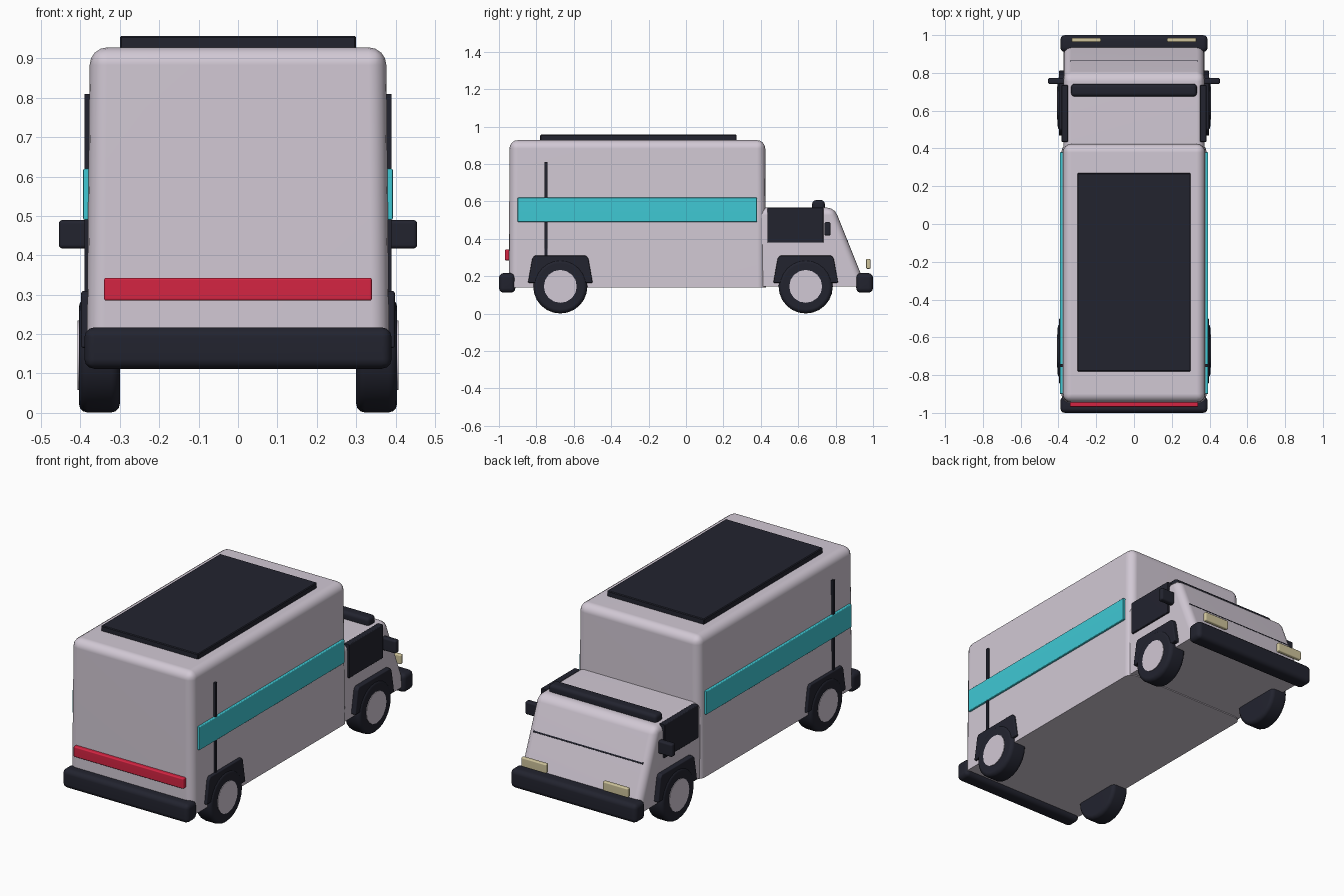
import bpy, bmesh, math
from mathutils import Matrix

cube = bpy.data.objects.get("Cube")
if cube:
    bpy.data.objects.remove(cube, do_unlink=True)


def material(name, rgb):
    m = bpy.data.materials.new(name)
    m.use_nodes = True
    colour = (*rgb, 1)
    m.diffuse_color = colour
    m.node_tree.nodes["Principled BSDF"].inputs["Base Color"].default_value = colour
    return m


PAINT = material("pale_lilac_paint", (0.64, 0.58, 0.66))
DARK = material("dark_trim", (0.016, 0.017, 0.028))
TEAL = material("teal_stripe", (0.05, 0.58, 0.66))
RED = material("red_lamp", (0.66, 0.018, 0.055))
CREAM = material("cream_lamp", (0.62, 0.55, 0.33))


def finish(name, bm, mat, bevel=0.0, segments=3, keep=lambda e: True):
    """Round the chosen edges, then turn the bmesh into a shaded object."""
    bmesh.ops.recalc_face_normals(bm, faces=bm.faces)
    if bevel:
        edges = [e for e in bm.edges if e.calc_face_angle(0) > 0.35 and keep(e)]
        bmesh.ops.bevel(bm, geom=edges, offset=bevel, segments=segments,
                        profile=0.5, affect='EDGES', clamp_overlap=True)
    mesh = bpy.data.meshes.new(name)
    bm.to_mesh(mesh)
    bm.free()
    mesh.materials.append(mat)
    ob = bpy.data.objects.new(name, mesh)
    bpy.context.collection.objects.link(ob)
    bpy.ops.object.select_all(action='DESELECT')
    ob.select_set(True)
    bpy.context.view_layer.objects.active = ob
    bpy.ops.object.shade_smooth_by_angle(angle=math.radians(35))
    if bevel:
        ob.modifiers.new("even_shading", 'WEIGHTED_NORMAL').keep_sharp = True
    return ob


def box(name, x, y, z, mat, bevel=0.0, tilt=0.0, segments=3):
    """Box from (low, high) ranges, optionally tilted about the x axis."""
    bm = bmesh.new()
    mid = [(a + b) / 2 for a, b in (x, y, z)]
    size = [b - a for a, b in (x, y, z)]
    bmesh.ops.create_cube(bm, size=1, matrix=Matrix.Translation(mid)
                          @ Matrix.Rotation(tilt, 4, 'X') @ Matrix.Diagonal((*size, 1)))
    return finish(name, bm, mat, bevel, segments)


def prism(name, profile, x, mat, bevel=0.0, keep=lambda e: True):
    """Side profile of (y, z) points pulled across an x range."""
    bm = bmesh.new()
    face = bm.faces.new([bm.verts.new((x[0], py, pz)) for py, pz in profile])
    out = bmesh.ops.extrude_face_region(bm, geom=[face])
    moved = [v for v in out["geom"] if isinstance(v, bmesh.types.BMVert)]
    bmesh.ops.translate(bm, verts=moved, vec=(x[1] - x[0], 0, 0))
    return finish(name, bm, mat, bevel, 3, keep)


def cylinder(name, x, y, z, radius, sides, mat, bevel=0.0):
    bm = bmesh.new()
    place = Matrix.Translation(((x[0] + x[1]) / 2, y, z)) @ Matrix.Rotation(math.pi / 2, 4, 'Y')
    bmesh.ops.create_cone(bm, cap_ends=True, segments=sides, radius1=radius,
                          radius2=radius, depth=abs(x[1] - x[0]), matrix=place)
    return finish(name, bm, mat, bevel, 3)


def span(side, a, b):
    return tuple(sorted((side * a, side * b)))


def above_floor(e):
    return max(v.co.z for v in e.verts) > 0.16


# Cargo body, narrowing slightly towards the roof
bm = bmesh.new()
bmesh.ops.create_cube(bm, size=1, matrix=Matrix.Translation((0, -0.26, 0.534))
                      @ Matrix.Diagonal((0.768, 1.374, 0.788, 1)))
for v in bm.verts:
    if v.co.z > 0.5:
        v.co.x *= 0.98
        v.co.y = -0.26 + (v.co.y + 0.26) * 0.995
finish("cargo_body", bm, PAINT, 0.045, 4, above_floor)

# Cab with a sloping nose
prism("cab", [(0.40, 0.145), (0.955, 0.145), (0.94, 0.20), (0.793, 0.567), (0.40, 0.567)],
      (-0.372, 0.372), PAINT, 0.04,
      lambda e: above_floor(e) and max(v.co.y for v in e.verts) > 0.5)

# Roof panel, visor and nose trim
box("roof_panel", (-0.30, 0.30), (-0.78, 0.27), (0.91, 0.957), DARK, 0.004, segments=1)
box("cab_visor", (-0.333, 0.333), (0.675, 0.742), (0.55, 0.607), DARK, 0.018)
box("nose_trim", (-0.34, 0.34), (0.833, 0.853), (0.374, 0.43), DARK, 0.004, tilt=0.66)

# Bumpers and rear lamp bar
box("front_bumper", (-0.39, 0.39), (0.91, 1.0), (0.112, 0.217), DARK, 0.025)
box("rear_bumper", (-0.39, 0.39), (-1.0, -0.912), (0.112, 0.217), DARK, 0.025)
box("rear_lamp_bar", (-0.34, 0.34), (-0.968, -0.94), (0.285, 0.343), RED, 0.006)

# Parts found on both sides
for side, label in ((1, "left"), (-1, "right")):
    box(f"{label}_stripe", span(side, 0.36, 0.393), (-0.90, 0.38), (0.49, 0.62), TEAL, 0.004)
    box(f"{label}_door_line", span(side, 0.36, 0.39), (-0.756, -0.741), (0.25, 0.81), DARK)
    box(f"{label}_side_window", span(side, 0.35, 0.383), (0.435, 0.735), (0.38, 0.567), DARK, 0.004)
    box(f"{label}_mirror", span(side, 0.36, 0.455), (0.74, 0.773), (0.417, 0.49), DARK, 0.01)
    box(f"{label}_headlight", span(side, 0.175, 0.33), (0.963, 0.986), (0.24, 0.292), CREAM, 0.006)

    # Wheels under flared arches
    for y, end in ((0.64, "front"), (-0.672, "rear")):
        arch = [(y - 0.173, 0.165), (y + 0.173, 0.165), (y + 0.15, 0.295),
                (y + 0.138, 0.31), (y - 0.138, 0.31), (y - 0.15, 0.295)]
        prism(f"{end}_{label}_arch", arch, span(side, 0.35, 0.398), DARK, 0.006)
        cylinder(f"{end}_{label}_tyre", span(side, 0.30, 0.404), y, 0.146, 0.145, 24, DARK, 0.022)
        cylinder(f"{end}_{label}_hub", span(side, 0.34, 0.407), y, 0.146, 0.088, 16, PAINT)
